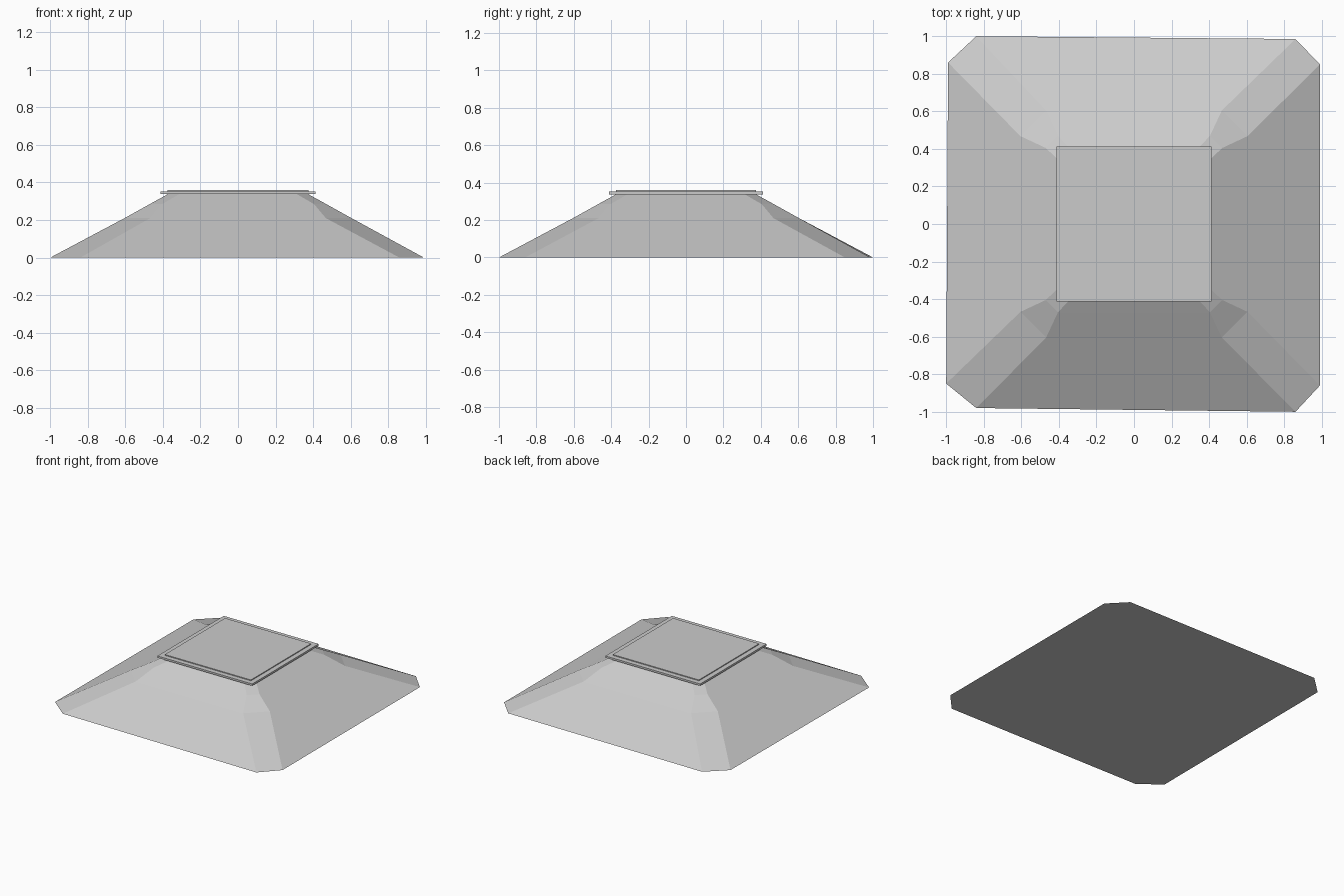
import bpy, bmesh

cube = bpy.data.objects.get("Cube")
if cube:
    bpy.data.objects.remove(cube, do_unlink=True)

# Single plain grey
GREY = (0.6, 0.6, 0.6, 1)
mat = bpy.data.materials.new("plain grey")
mat.use_nodes = True
mat.diffuse_color = GREY
mat.node_tree.nodes["Principled BSDF"].inputs["Base Color"].default_value = GREY


def octagon(side, flat):
    """Square of half width side, its corners cut so each edge reaches flat."""
    s, f = side, flat
    return [(f, -s), (s, -f), (s, f), (f, s), (-f, s), (-s, f), (-s, -f), (-f, -s)]


def square(h):
    return [(h, -h), (h, h), (-h, h), (-h, -h)]


def loft(name, sections):
    """Join stacked outlines into a closed, flat-shaded solid."""
    bm = bmesh.new()
    rings = [[bm.verts.new((x, y, z)) for x, y in pts] for z, pts in sections]
    for low, high in zip(rings, rings[1:]):
        n = len(low)
        for i in range(n):
            j = (i + 1) % n
            bm.faces.new((low[i], low[j], high[j], high[i]))
    bm.faces.new(rings[0][::-1])
    bm.faces.new(rings[-1])
    mesh = bpy.data.meshes.new(name)
    bm.to_mesh(mesh)
    bm.free()
    mesh.materials.append(mat)
    obj = bpy.data.objects.new(name, mesh)
    bpy.context.collection.objects.link(obj)
    return obj


# Sloping mound with a slightly uneven foot
foot = [(0.86, -1.0), (0.99, -0.86), (0.99, 0.85), (0.86, 0.985),
        (-0.84, 1.0), (-0.99, 0.86), (-1.0, -0.85), (-0.84, -0.98)]
loft("mound", [
    (0, foot),
    (0.21, octagon(0.605, 0.468)),
    (0.285, octagon(0.47, 0.405)),
    (0.34, octagon(0.37, 0.31)),
])

# Square slab and the thin raised panel on it
loft("top_slab", [(0.338, square(0.413)), (0.353, square(0.413))])
loft("top_panel", [(0.353, square(0.375)), (0.36, square(0.375))])
